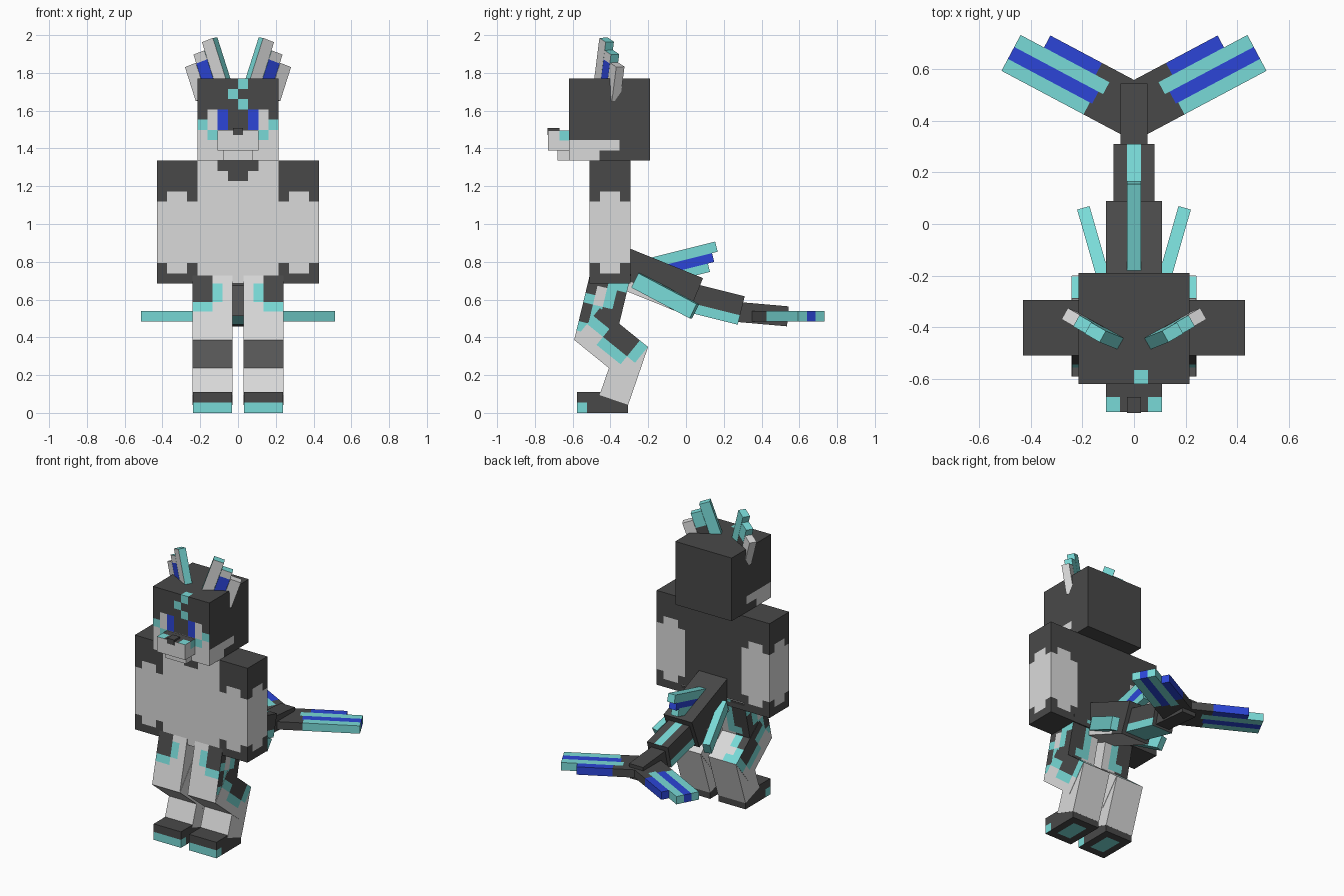
import bpy, bmesh, math
from mathutils import Matrix, Vector

cube = bpy.data.objects.get("Cube")
if cube:
    bpy.data.objects.remove(cube, do_unlink=True)


def material(name, rgb):
    m = bpy.data.materials.new(name)
    m.use_nodes = True
    m.diffuse_color = (*rgb, 1)
    m.node_tree.nodes["Principled BSDF"].inputs["Base Color"].default_value = (*rgb, 1)
    return m


# K dark fur, W light fur, T teal, B blue
MATS = {
    "K": material("charcoal", (0.066, 0.066, 0.066)),
    "W": material("light_grey", (0.70, 0.70, 0.70)),
    "T": material("teal", (0.19, 0.70, 0.68)),
    "B": material("blue", (0.025, 0.06, 0.68)),
}
KEYS = list(MATS)
X, Y, Z = Vector((1, 0, 0)), Vector((0, 1, 0)), Vector((0, 0, 1))
# Each side of a box: outward, rightward and upward direction
SIDES = {"front": (-Y, X, Z), "back": (Y, -X, Z), "left": (X, Y, Z),
         "right": (-X, -Y, Z), "top": (Z, X, Y), "bottom": (-Z, X, -Y)}


def turn(degrees, axis="X"):
    return Matrix.Rotation(math.radians(degrees), 3, axis)


def box(name, size, loc, base, rot=Matrix.Identity(3), mirror=False, **art):
    """Box whose sides are cut into coloured squares by rows of letters."""
    bm = bmesh.new()
    half, loc = Vector(size) / 2, Vector(loc)
    for side, (n, u, v) in SIDES.items():
        rows = art.get(side, base).split()
        for r, row in enumerate(rows):
            for c, key in enumerate(row):
                corners = []
                for dc, dr in ((0, 1), (1, 1), (1, 0), (0, 0)):
                    a = 2 * (c + dc) / len(row) - 1
                    b = 1 - 2 * (r + dr) / len(rows)
                    p = rot @ ((n + u * a + v * b) * half) + loc
                    if mirror:
                        p.x = -p.x
                    corners.append(bm.verts.new(p))
                face = bm.faces.new(corners[::-1] if mirror else corners)
                face.material_index = KEYS.index(key)
    bmesh.ops.remove_doubles(bm, verts=bm.verts, dist=0.0001)
    mesh = bpy.data.meshes.new(name)
    bm.to_mesh(mesh)
    bm.free()
    for m in MATS.values():
        mesh.materials.append(m)
    ob = bpy.data.objects.new(name, mesh)
    bpy.context.collection.objects.link(ob)
    return ob


def span(name, lo, hi, base, **kw):
    """Upright box given by its two opposite corners."""
    lo, hi = Vector(lo), Vector(hi)
    return box(name, hi - lo, (lo + hi) / 2, base, **kw)


# Head with face markings
cheek_rows = "KKKKKKKK " * 6
span("head", (-0.215, -0.62, 1.335), (0.215, -0.19, 1.77), "K",
     front="KKKKTKKK KKKTKKKK KKKKTKKK KWBKKBWK TWBKKBWT WTWWWWTW WWWWWWWW WWWWWWWW",
     left=cheek_rows + "WWWWWKKK WWWKKKKK",
     right=cheek_rows + "KKKWWWWW KKKKKWWW",
     top="KKKKKKKK " * 7 + "KKKKTKKK")
span("muzzle", (-0.108, -0.73, 1.39), (0.108, -0.61, 1.495), "W",
     top="KKKK TKKT", left="WT WW", right="TW WW")
span("jaw", (-0.08, -0.68, 1.337), (0.08, -0.61, 1.392), "W")
span("nose", (-0.027, -0.733, 1.47), (0.027, -0.67, 1.507), "K")

# Torso
span("torso", (-0.215, -0.51, 0.685), (0.215, -0.295, 1.335), "K",
     front="WWKKKKWW WWWKKWWW " + "WWWWWWWW " * 10)

sleeve = "KKKK " * 3 + "KWWK " + "WWWW " * 6 + "KWWK KKKK"
ear_up = Vector((0.3, 0.12, 0.945)).normalized()
ear_back = ear_up.cross(Vector((0.82, 0.47, -0.3))).normalized()
ear_rot = Matrix((ear_back.cross(ear_up), ear_back, ear_up)).transposed()
ear_strips = [
    ("inner", 0.30, "T", dict(front="W")),
    ("middle", 0.25, "T", dict(front="W B B B B", back="T T K K K")),
    ("outer", 0.19, "W", {}),
]
fluke_rot = turn(28 - 90, "Z")
# Fluke strips: position across, where the colour starts, tip, colour
fluke_strips = [("front", -1, 0.18, 0.54, "T"), ("center", 0, 0.17, 0.54, "B"),
                ("rear", 1, 0.15, 0.54, "T"), ("trailing", 2, 0.21, 0.437, "B")]

for label, flip in (("left", False), ("right", True)):
    # Arm
    span(label + "_arm", (0.215, -0.51, 0.685), (0.43, -0.295, 1.335), "K", mirror=flip,
         front=sleeve, back=sleeve, left=sleeve, right=sleeve)

    # Ear made of three stepped strips
    for i, (part, length, base, art) in enumerate(ear_strips):
        tip = Vector((0.15 + 0.045 * i, -0.42 + 0.028 * i, 1.975 - 0.066 * i))
        box(f"{label}_ear_{part}", (0.07, 0.05, length), tip - ear_up * length / 2,
            base, ear_rot, flip, **art)

    # Leg: thigh, knee, shin and foot
    box(label + "_thigh", (0.211, 0.212, 0.41), (0.135, -0.441, 0.561), "W", turn(-13.5), flip,
        front="WWTK WWKK WTKK WTKK WWTT WWWW WWWW WWWW",
        left="KKKK KKTT KWTK TWTK KTKK KTKK TTKK WTTK",
        back="KKTW KKTW KKTW KKTW KTTW KKWW KKWW KKWW")
    box(label + "_knee", (0.214, 0.327, 0.217), (0.135, -0.397, 0.368), "W", turn(-39), flip,
        left="KKKKKT TTKKKT WWTTTW WWWWWW",
        top="WWTT WWWT WWTK WWTK WWKK WWKK")
    box(label + "_shin", (0.210, 0.16, 0.325), (0.135, -0.329, 0.222), "W", turn(-19), flip)
    span(label + "_foot", (0.031, -0.577, 0), (0.239, -0.307, 0.11), "K", mirror=flip,
         front="K T", left="KKKKK TKKKK", right="KKKKK KKKKT",
         bottom="KKKK KTTK KTTK KTTK KKKK")

    # Small fin beside the tail root
    box(label + "_tail_side_fin", (0.05, 0.36, 0.085), (0.147, -0.11, 0.62), "T",
        turn(-16, "Z") @ turn(-27), flip)

    # Tail fluke: dark root and coloured tip for each strip
    for part, across, start, tip, key in fluke_strips:
        for piece, a, b, k in (("root", 0, start, "K"), ("tip", start, tip, key)):
            middle = fluke_rot @ Vector((-0.0525 * across, (a + b) / 2, 0))
            box(f"{label}_fluke_{part}_{piece}", (0.0525, b - a, 0.054),
                middle + Vector((0, 0.41, 0.512)), k, fluke_rot, flip)

# Tail segments
box("tail_base", (0.216, 0.43, 0.216), (0, -0.15, 0.694), "K", turn(-22),
    left="KKKK KKKK KKKK WWWK", right="KKKK KKKK KKKK KWWW", bottom="W")
box("tail_middle", (0.16, 0.32, 0.155), (0, 0.137, 0.581), "K", turn(-14),
    top="KTK", left="K K T", right="K K T", bottom="T")
box("tail_end", (0.106, 0.32, 0.106), (0, 0.38, 0.525), "K", turn(-5))

# Dorsal fin of three stepped strips
fin_rot = turn(14)
for part, y, z, key in (("upper", 0.161, 0.88, "T"), ("middle", 0.143, 0.826, "B"),
                        ("lower", 0.12, 0.773, "T")):
    tip = Vector((0, y, z))
    box("dorsal_fin_" + part, (0.054, 0.37, 0.055), tip - fin_rot @ Y * 0.185, key, fin_rot)
